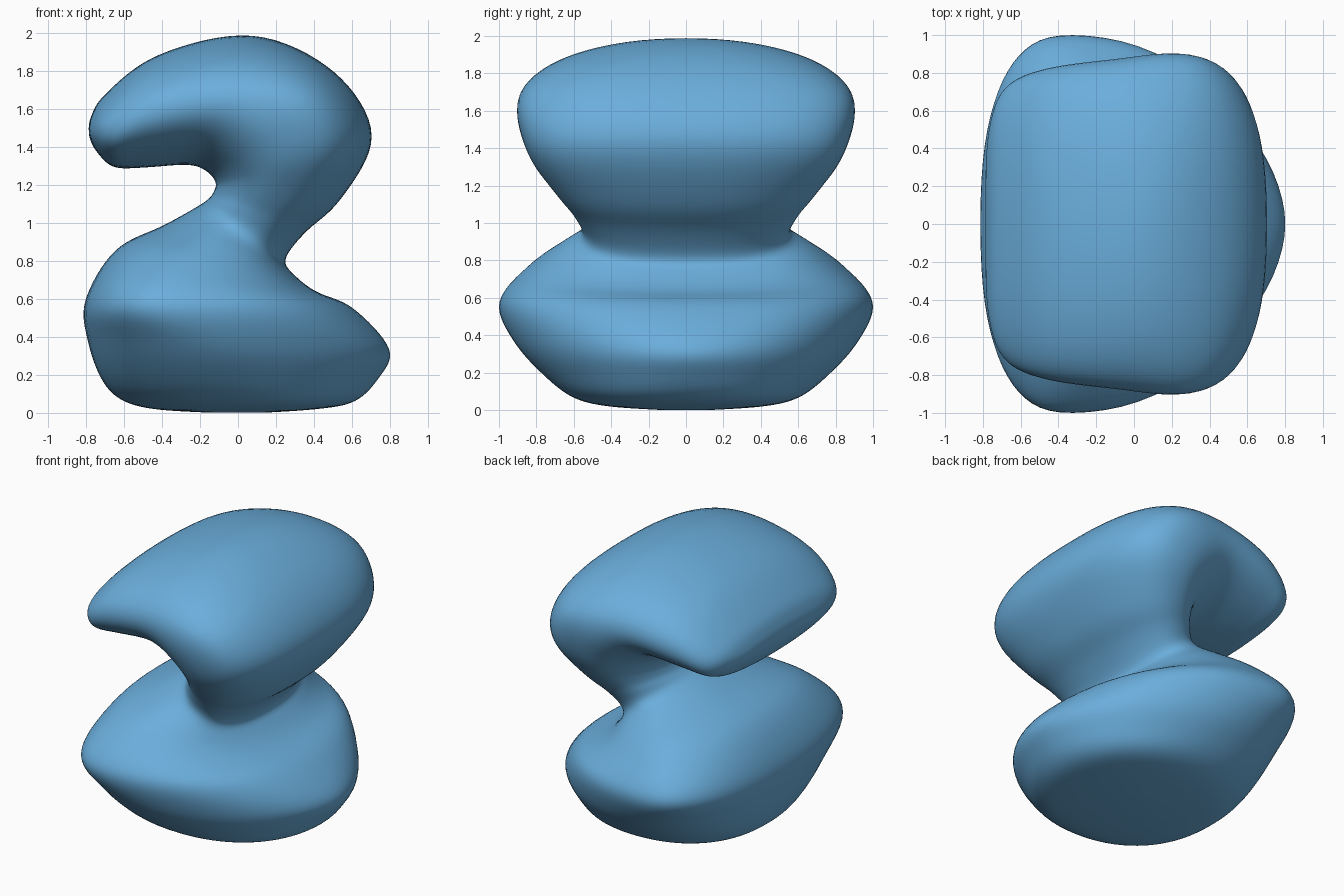
import bpy, bmesh, math
from mathutils import Vector

if "Cube" in bpy.data.objects:
    bpy.data.objects.remove(bpy.data.objects["Cube"])

# Rings along the 2-shaped spine: inner x,z / outer x,z / half width in y /
# position of the widest point (0 inner .. 1 outer) / inner, outer squareness
RINGS = [
    (-.785, 1.46, -.787, 1.49, .26, .5, 2.2, 2.2),    # head tip
    (-.755, 1.39, -.775, 1.56, .52, .5, 2.2, 2.2),
    (-.66, 1.295, -.70, 1.68, .73, .5, 2.3, 2.2),
    (-.50, 1.29, -.42, 1.89, .83, .5, 2.2, 2.2),
    (-.26, 1.305, .08, 1.995, .88, .5, 2.1, 2.1),     # head top
    (-.16, 1.265, .51, 1.80, .91, .6, 2.3, 2.5),
    (-.12, 1.21, .715, 1.46, .835, .55, 2.3, 2.5),    # head back
    (-.13, 1.165, .54, 1.12, .69, .5, 2.2, 2.4),
    (-.155, 1.13, .36, .955, .60, .5, 2.2, 2.4),
    (-.22, 1.085, .25, .81, .56, .5, 2.1, 2.4),       # neck
    (-.40, .985, .30, .725, .69, .46, 2.2, 2.2),
    (-.65, .86, .42, .635, .84, .40, 2.3, 2.2),
    (-.81, .59, .61, .555, 1.01, .32, 2.5, 2.2),      # base ridge
    (-.795, .38, .81, .335, .925, .38, 2.4, 1.8),
    (-.73, .19, .745, .18, .765, .43, 2.3, 1.9),
    (-.63, .075, .62, .06, .61, .48, 2.3, 2.1),
    (-.45, .02, .42, .02, .42, .5, 2.3, 2.2),         # underside
    (-.12, .0, .12, .0, .12, .5, 2.2, 2.2),
]
STEPS, SIDES = 8, 72


def catmull(a, b, c, d, t):
    return 0.5 * (2 * b + (c - a) * t + (2 * a - 5 * b + 4 * c - d) * t * t
                  + (3 * b - a - 3 * c + d) * t ** 3)


def smooth_rings():
    n = len(RINGS)
    for i in range(n - 1):
        q = [RINGS[min(max(i + k, 0), n - 1)] for k in (-1, 0, 1, 2)]
        for s in range(STEPS):
            yield [catmull(*v, s / STEPS) for v in zip(*q)]
    yield RINGS[-1]


def spow(v, e):
    return math.copysign(abs(v) ** e, v)


bm = bmesh.new()
loops = []
for ax, az, bx, bz, w, p, n_in, n_out in smooth_rings():
    a, b = Vector((ax, 0, az)), Vector((bx, 0, bz))
    mid = a.lerp(b, p)
    loop = []
    for k in range(SIDES):
        th = 2 * math.pi * k / SIDES
        n = n_out if math.cos(th) > 0 else n_in
        c, s = spow(math.cos(th), 2 / n), spow(math.sin(th), 2 / n)
        co = mid + ((b - mid) * c if c > 0 else (a - mid) * -c)
        co.y = w * s
        co.z = max(co.z, 0)
        loop.append(bm.verts.new(co))
    loops.append(loop)

# Skin and end caps
for r0, r1 in zip(loops, loops[1:]):
    for k in range(SIDES):
        j = (k + 1) % SIDES
        bm.faces.new((r0[k], r0[j], r1[j], r1[k]))
bm.faces.new(loops[0])
bm.faces.new(loops[-1])
# Soften the skin
for _ in range(10):
    bmesh.ops.smooth_vert(bm, verts=bm.verts, factor=0.4,
                          use_axis_x=True, use_axis_y=True, use_axis_z=True)
bmesh.ops.recalc_face_normals(bm, faces=bm.faces)
for f in bm.faces:
    f.smooth = True

mesh = bpy.data.meshes.new("curved_body")
bm.to_mesh(mesh)
bm.free()
body = bpy.data.objects.new("curved_body", mesh)
bpy.context.collection.objects.link(body)

blue = bpy.data.materials.new("sky_blue")
blue.diffuse_color = (.145, .42, .71, 1)
blue.use_nodes = True
blue.node_tree.nodes["Principled BSDF"].inputs["Base Color"].default_value = blue.diffuse_color
mesh.materials.append(blue)
